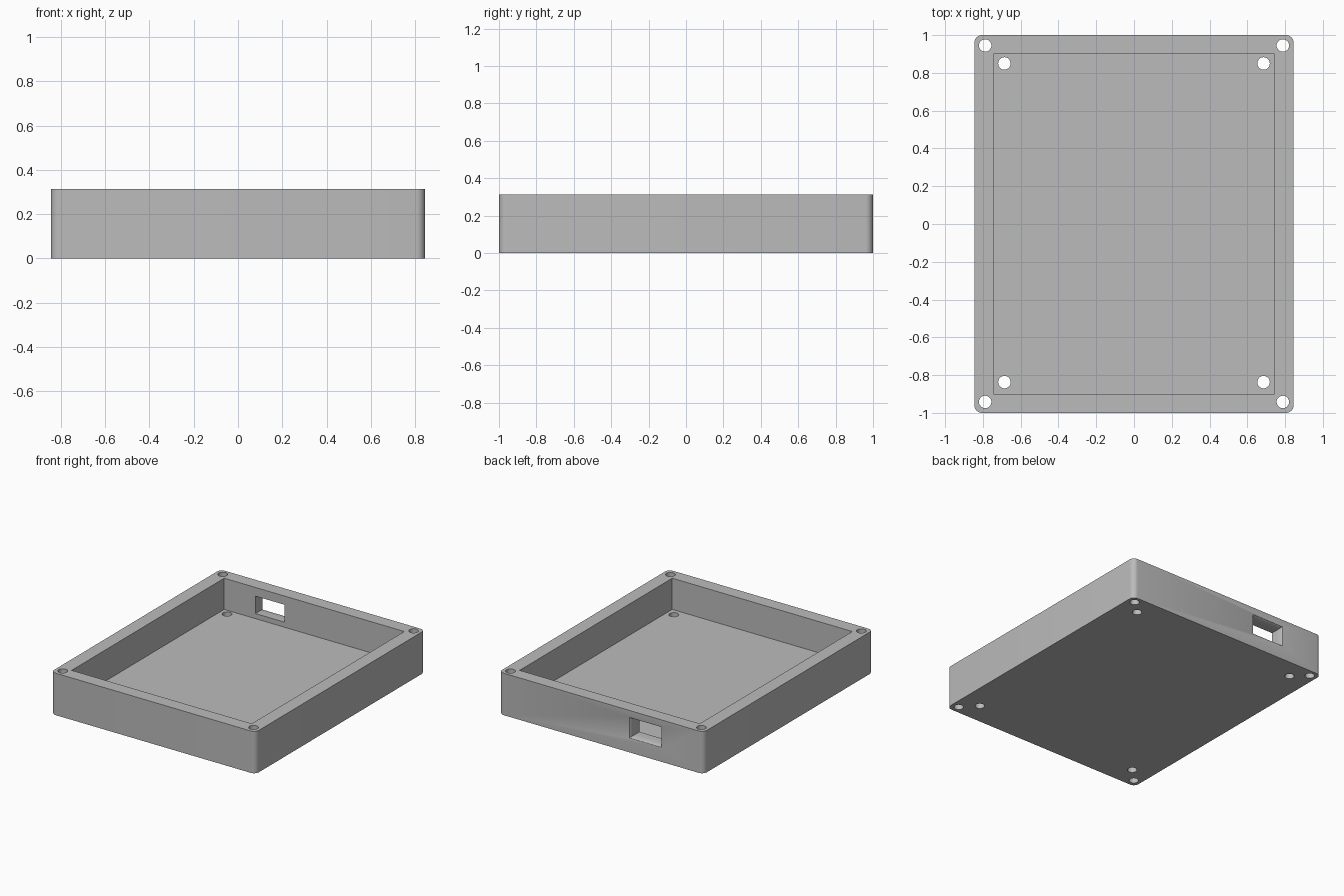
import bpy, math

if "Cube" in bpy.data.objects:
    bpy.data.objects.remove(bpy.data.objects["Cube"])

W, D, H = 0.845, 1.0, 0.313      # half width, half depth, full height
CAV_X, CAV_Y, FLOOR = 0.744, 0.90, 0.08

grey = bpy.data.materials.new("plain grey")
grey.use_nodes = True
grey.diffuse_color = (0.5, 0.5, 0.5, 1)
grey.node_tree.nodes["Principled BSDF"].inputs["Base Color"].default_value = (0.5, 0.5, 0.5, 1)


def loft(name, rings):
    """Closed solid through rings that share a point count, capped at both ends."""
    n = len(rings[0])
    verts = [p for ring in rings for p in ring]
    faces = [list(range(n))[::-1], list(range(len(verts) - n, len(verts)))]
    for r in range(len(rings) - 1):
        for i in range(n):
            j = (i + 1) % n
            faces.append([r * n + i, r * n + j, r * n + n + j, r * n + n + i])
    mesh = bpy.data.meshes.new(name)
    mesh.from_pydata(verts, [], faces)
    mesh.materials.append(grey)
    obj = bpy.data.objects.new(name, mesh)
    bpy.context.collection.objects.link(obj)
    return obj


def prism(name, outline, z0, z1):
    return loft(name, [[(x, y, z) for x, y in outline] for z in (z0, z1)])


def rounded_rect(hx, hy, r, seg=8):
    pts = []
    for k, (sx, sy) in enumerate([(1, 1), (-1, 1), (-1, -1), (1, -1)]):
        for i in range(seg + 1):
            a = math.pi / 2 * (k + i / seg)
            pts.append((sx * (hx - r) + r * math.cos(a), sy * (hy - r) + r * math.sin(a)))
    return pts


def circle(cx, cy, r, n=32):
    return [(cx + r * math.cos(math.tau * i / n), cy + r * math.sin(math.tau * i / n)) for i in range(n)]


def cut(body, cutter):
    mod = body.modifiers.new("cut", 'BOOLEAN')
    mod.operation, mod.solver, mod.object = 'DIFFERENCE', 'EXACT', cutter
    bpy.context.view_layer.objects.active = body
    bpy.ops.object.modifier_apply(modifier=mod.name)
    bpy.data.objects.remove(cutter)


# Open tray with rounded upright corners
tray = prism("enclosure_tray", rounded_rect(W, D, 0.04), 0, H)
cavity = [(CAV_X, CAV_Y), (-CAV_X, CAV_Y), (-CAV_X, -CAV_Y), (CAV_X, -CAV_Y)]
cut(tray, prism("cavity_cutter", cavity, FLOOR, H + 0.1))

# Screw holes: one set through the rim corners, one through the floor
for sx in (-1, 1):
    for x, y in [(0.788, 0.945), (0.788, -0.942), (0.686, 0.85), (0.686, -0.837)]:
        cut(tray, prism("hole_cutter", circle(sx * x, y, 0.033), -0.1, H + 0.1))

# Port opening in the back wall, its outer mouth flared
cx, cz, hx, hz = -0.366, 0.183, 0.121, 0.065
flare, depth, steps = 0.015, 0.06, 6
stations = [(CAV_Y - 0.05, 0)]
for i in range(steps + 1):
    a = math.pi / 2 * i / steps
    stations.append((D - depth + depth * math.sin(a), flare * (1 - math.cos(a))))
stations.append((D + 0.05, flare))
rings = [[(cx + sx * (hx + g), y, cz + sz * (hz + g))
          for sx, sz in ((1, 1), (1, -1), (-1, -1), (-1, 1))] for y, g in stations]
cut(tray, loft("port_cutter", rings))

# Smooth curved walls, keep hard edges
bpy.ops.object.select_all(action='DESELECT')
tray.select_set(True)
bpy.context.view_layer.objects.active = tray
bpy.ops.object.shade_smooth_by_angle(angle=math.radians(30))
